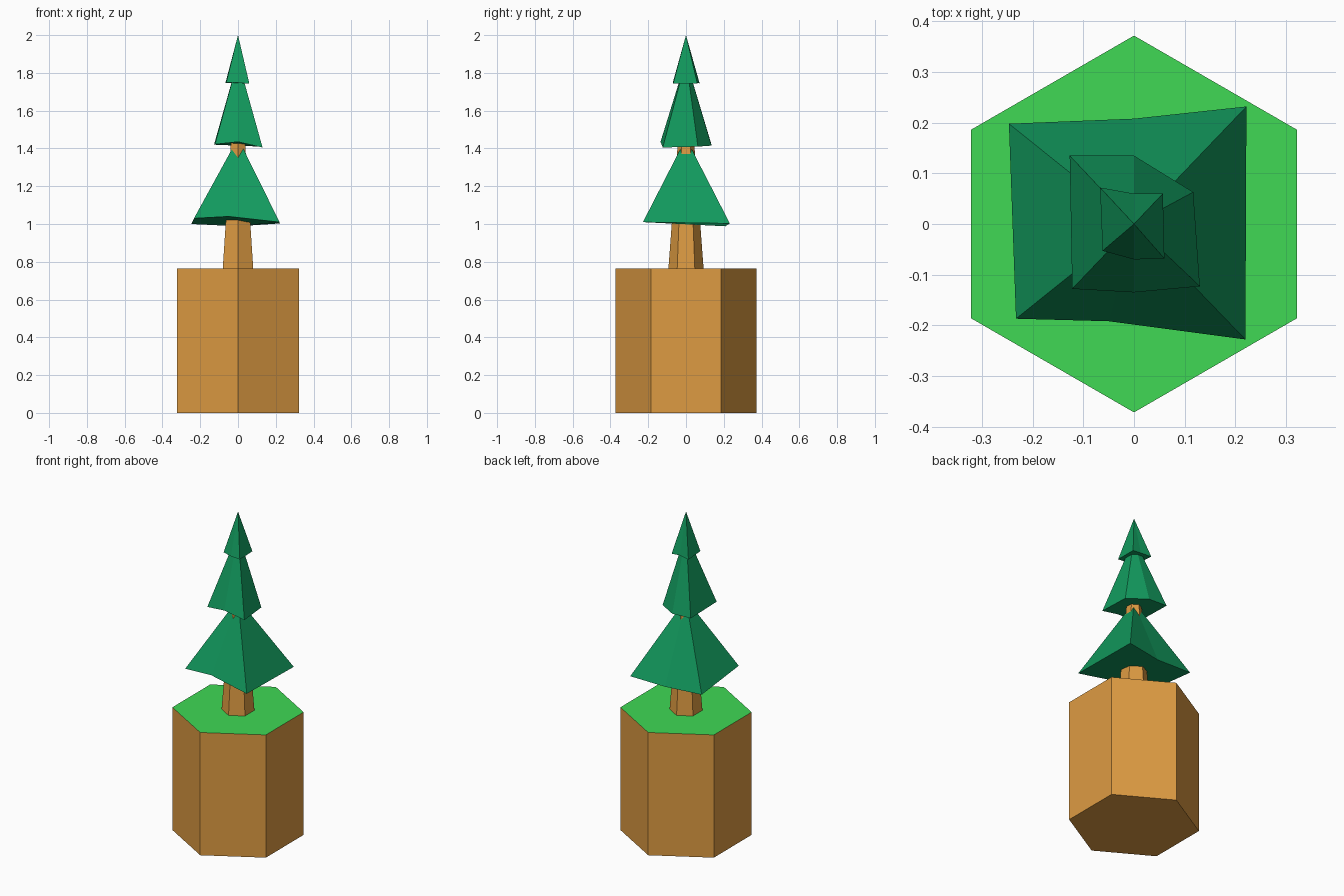
import bpy
from math import sin, cos, pi

if "Cube" in bpy.data.objects:
    bpy.data.objects.remove(bpy.data.objects["Cube"])


def material(name, rgb):
    m = bpy.data.materials.new(name)
    m.diffuse_color = (*rgb, 1)
    m.use_nodes = True
    m.node_tree.nodes["Principled BSDF"].inputs["Base Color"].default_value = m.diffuse_color
    return m


WOOD = material("wood", (0.73, 0.33, 0.055))
GRASS = material("grass", (0.05, 0.69, 0.09))
LEAF = material("needles", (0.006, 0.32, 0.11))


def add_mesh(name, verts, faces, mats):
    me = bpy.data.meshes.new(name)
    me.from_pydata(verts, [], faces)
    for m in mats:
        me.materials.append(m)
    ob = bpy.data.objects.new(name, me)
    bpy.context.collection.objects.link(ob)
    return ob


def hexagon(r, z):
    return [(r * cos(pi / 2 + i * pi / 3), r * sin(pi / 2 + i * pi / 3), z) for i in range(6)]


def hex_prism(name, r0, r1, z0, z1, mats):
    sides = [(i, (i + 1) % 6, (i + 1) % 6 + 6, i + 6) for i in range(6)]
    caps = [tuple(range(5, -1, -1)), tuple(range(6, 12))]
    return add_mesh(name, hexagon(r0, z0) + hexagon(r1, z1), sides + caps, mats)


def tier(name, rim, apex_z):
    # Uneven six-point rim fanned to a peak, with a closed underside
    n = len(rim)
    faces = [(i, (i + 1) % n, n) for i in range(n)] + [tuple(reversed(range(n)))]
    return add_mesh(name, rim + [(0, 0, apex_z)], faces, [LEAF])


# Earth block with a grass top face
earth = hex_prism("earth_block", 0.372, 0.372, 0, 0.765, [WOOD, GRASS])
earth.data.polygons[-1].material_index = 1

# Tapered trunk
hex_prism("trunk", 0.093, 0.041, 0.765, 1.46, [WOOD])

# Three irregular foliage tiers, rims counter-clockwise
tier("lower_foliage", [(-0.247, 0.198, 1.0), (-0.233, -0.187, 1.03), (-0.05, -0.192, 1.04),
                       (0.22, -0.228, 1.01), (0.222, 0.232, 1.003), (0, 0.208, 0.988)], 1.455)
tier("middle_foliage", [(-0.127, 0.135, 1.42), (-0.122, -0.128, 1.422), (0, -0.135, 1.435),
                        (0.13, -0.123, 1.405), (0.117, 0.063, 1.41), (0, 0.135, 1.415)], 1.87)
tier("upper_foliage", [(-0.067, 0.072, 1.745), (-0.062, -0.053, 1.75), (0, -0.07, 1.748),
                       (0.06, -0.068, 1.743), (0.057, 0.06, 1.745), (0, 0.06, 1.75)], 2.0)
